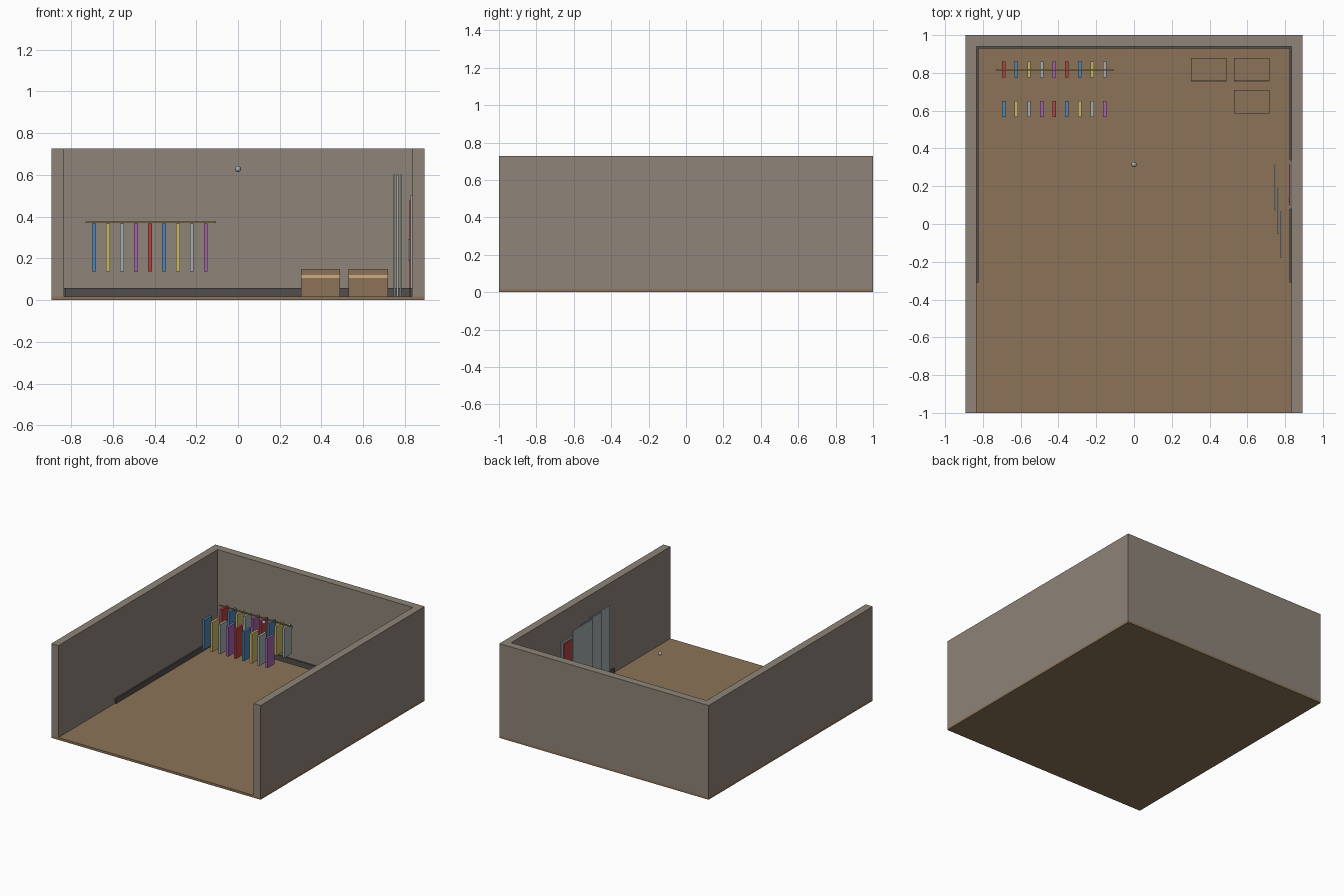
import bpy, bmesh, math

if "Cube" in bpy.data.objects:
    bpy.data.objects.remove(bpy.data.objects["Cube"])


def material(name, rgb):
    """Flat colour from 0-255 display values."""
    m = bpy.data.materials.new(name)
    lin = [((c / 255 + 0.055) / 1.055) ** 2.4 for c in rgb]
    m.diffuse_color = (*lin, 1)
    m.use_nodes = True
    m.node_tree.nodes["Principled BSDF"].inputs["Base Color"].default_value = m.diffuse_color
    return m


WALL = material("warm grey plaster", (142, 132, 120))
WOOD = material("brown wood", (140, 116, 89))
DARK = material("dark trim", (82, 79, 77))
RED = material("red", (178, 66, 70))
BLUE = material("blue", (82, 134, 178))
YELLOW = material("yellow", (200, 184, 104))
GREY = material("pale grey", (164, 174, 174))
PURPLE = material("purple", (164, 98, 172))
TAPE = material("tan tape", (205, 175, 125))
BRASS = material("brass rail", (158, 138, 78))


def box(name, x, y, z, mat):
    """Box given by its (low, high) range on each axis."""
    bm = bmesh.new()
    bmesh.ops.create_cube(bm, size=1)
    for v in bm.verts:
        v.co = [r[0] if c < 0 else r[1] for c, r in zip(v.co, (x, y, z))]
    me = bpy.data.meshes.new(name)
    bm.to_mesh(me)
    bm.free()
    me.materials.append(mat)
    ob = bpy.data.objects.new(name, me)
    bpy.context.collection.objects.link(ob)
    return ob


# Room shell: floor slab and three walls, open at the front
W, WI, YI, F, H = 0.893, 0.833, 0.94, 0.018, 0.727
box("floor", (-W, W), (-1, 1), (0, F), WOOD)
box("back_wall", (-WI, WI), (YI, 1), (F, H), WALL)
box("left_wall", (-W, -WI), (-1, 1), (F, H), WALL)
box("right_wall", (WI, W), (-1, 1), (F, H), WALL)

# Skirting boards
T, SZ = 0.01, (F, 0.057)
box("back_skirting", (-WI, WI), (YI - T, YI), SZ, DARK)
box("left_skirting", (-WI, -WI + T), (-0.31, YI - T), SZ, DARK)
box("right_skirting_rear", (WI - T, WI), (0.34, YI - T), SZ, DARK)
box("right_skirting_front", (WI - T, WI), (-0.31, 0.08), SZ, DARK)

# Small door on the right wall with frame and handle
box("door_frame", (WI - 0.006, WI), (0.08, 0.34), (F, 0.50), GREY)
box("door", (WI - 0.012, WI - 0.006), (0.10, 0.315), (F, 0.48), RED)
box("door_handle", (WI - 0.018, WI - 0.012), (0.12, 0.135), (0.19, 0.29), GREY)

# Three staggered sliding panels
for i in range(3):
    x, y = 0.748 + i * 0.016, 0.193 - i * 0.125
    box(f"sliding_panel_{i + 1}", (x - 0.004, x + 0.004),
        (y - 0.122, y + 0.122), (F, 0.602), GREY)

# Two rows of hanging garments, colours repeating
palette = [RED, BLUE, YELLOW, GREY, PURPLE]
for row, y in enumerate((0.817, 0.609)):
    for i in range(9):
        x = -0.69 + i * 0.067
        box(f"garment_{row + 1}_{i + 1}", (x - 0.009, x + 0.009),
            (y - 0.042, y + 0.042), (0.138, 0.366), palette[(i + row) % 5])
box("clothes_rail", (-0.73, -0.105), (0.813, 0.821), (0.369, 0.377), BRASS)

# Taped cartons
for i, (x, y) in enumerate(((0.395, 0.818), (0.624, 0.818), (0.624, 0.648))):
    box(f"carton_{i + 1}", (x - 0.094, x + 0.094), (y - 0.062, y + 0.062),
        (F, 0.15), WOOD)
    box(f"carton_tape_{i + 1}", (x - 0.094, x + 0.094),
        (y - 0.064, y - 0.062), (0.106, 0.121), TAPE)

# Round lamp bulb
bpy.ops.mesh.primitive_uv_sphere_add(segments=16, ring_count=8, radius=0.014,
                                     location=(0, 0.315, 0.628))
bulb = bpy.context.object
bulb.name = "lamp_bulb"
bulb.data.materials.append(GREY)
bpy.ops.object.shade_smooth_by_angle(angle=math.radians(40))
